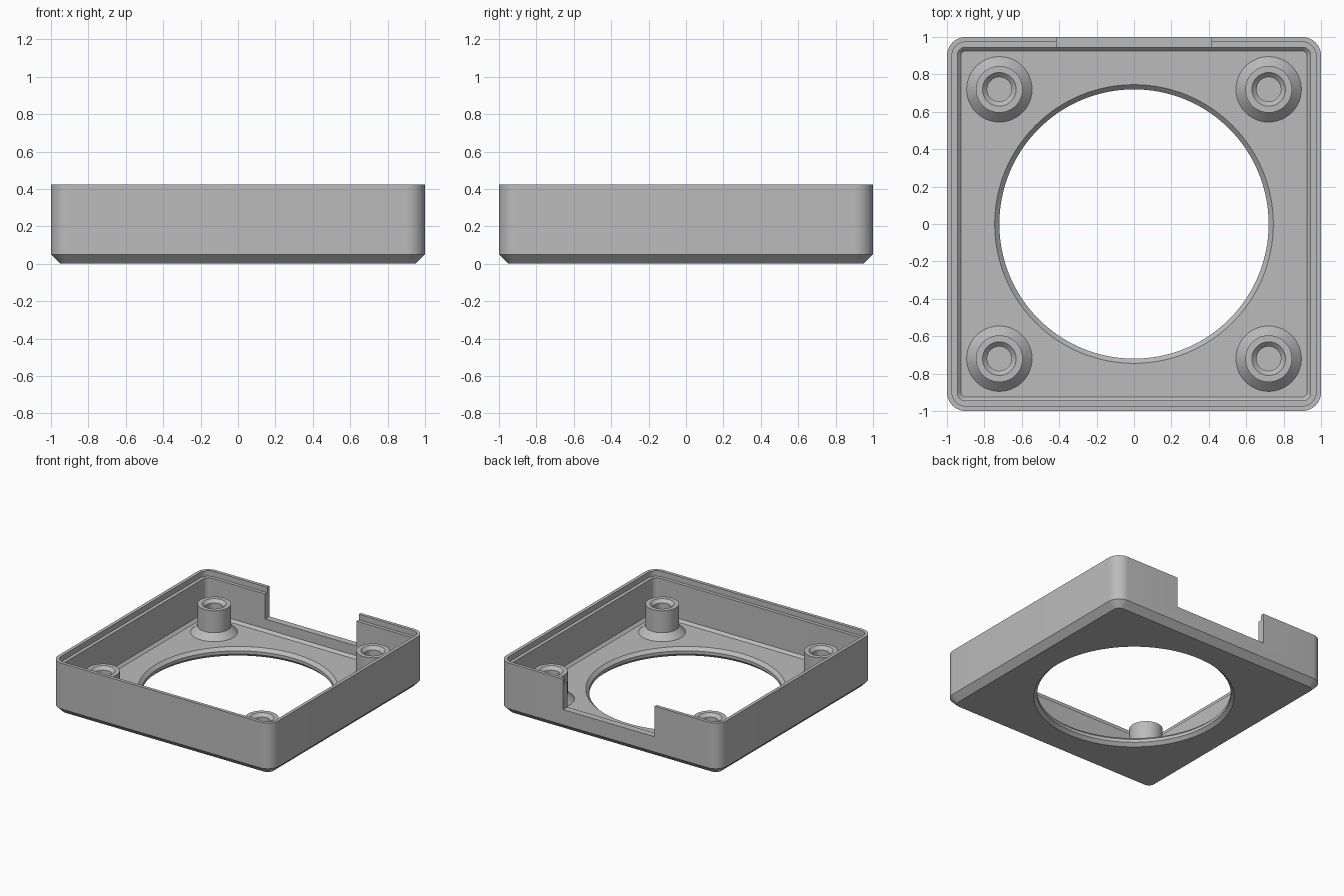
import bpy, bmesh
from math import sin, cos, pi, radians

old = bpy.data.objects.get("Cube")
if old:
    bpy.data.objects.remove(old, do_unlink=True)

grey = bpy.data.materials.new("plain grey")
grey.use_nodes = True
colour = (0.5, 0.5, 0.5, 1)
grey.diffuse_color = colour
grey.node_tree.nodes["Principled BSDF"].inputs["Base Color"].default_value = colour


def circle(r, z, segments):
    return [(r * cos(2 * pi * i / segments), r * sin(2 * pi * i / segments), z)
            for i in range(segments)]


def rounded_square(half, z, steps=10):
    # the corner arcs stay concentric at every inset
    centre = 0.9
    r = half - centre
    points = []
    for quarter, (sx, sy) in enumerate([(1, 1), (-1, 1), (-1, -1), (1, -1)]):
        for i in range(steps + 1):
            a = (quarter + i / steps) * pi / 2
            points.append((sx * centre + r * cos(a), sy * centre + r * sin(a), z))
    return points


def loft(name, rings):
    # skin a stack of matching rings and cap both ends
    bm = bmesh.new()
    loops = [[bm.verts.new(p) for p in ring] for ring in rings]
    n = len(loops[0])
    for a, b in zip(loops, loops[1:]):
        for i in range(n):
            j = (i + 1) % n
            bm.faces.new((a[i], a[j], b[j], b[i]))
    bm.faces.new(loops[0][::-1])
    bm.faces.new(loops[-1])
    bmesh.ops.recalc_face_normals(bm, faces=bm.faces)
    mesh = bpy.data.meshes.new(name)
    bm.to_mesh(mesh)
    bm.free()
    mesh.materials.append(grey)
    ob = bpy.data.objects.new(name, mesh)
    bpy.context.collection.objects.link(ob)
    return ob


def select(ob):
    bpy.ops.object.select_all(action='DESELECT')
    ob.select_set(True)
    bpy.context.view_layer.objects.active = ob


def cut(ob, cutter):
    cutter.hide_render = True
    mod = ob.modifiers.new("cut", 'BOOLEAN')
    mod.operation = 'DIFFERENCE'
    mod.solver = 'EXACT'
    mod.object = cutter
    select(ob)
    bpy.ops.object.modifier_apply(modifier=mod.name)
    bpy.data.objects.remove(cutter, do_unlink=True)


def smooth(ob):
    select(ob)
    bpy.ops.object.shade_smooth_by_angle(angle=radians(30))


FLOOR, TOP = 0.075, 0.425

# Tray: bevelled base, walls with a stepped rim, bevel around the floor
tray_profile = [(0.95, 0), (1, 0.05), (1, TOP), (0.973, TOP), (0.973, TOP - 0.045),
                (0.945, TOP - 0.045), (0.945, FLOOR + 0.02), (0.925, FLOOR)]
tray = loft("tray", [rounded_square(h, z) for h, z in tray_profile])

# Large round opening, bevelled on both faces
opening_profile = [(0.77, -0.025), (0.72, 0.025), (0.72, FLOOR - 0.025),
                   (0.77, FLOOR + 0.025)]
cut(tray, loft("opening_cutter", [circle(r, z, 128) for r, z in opening_profile]))

# Wide notch in the back wall
notch = [[(-0.415, 0.85, z), (0.415, 0.85, z), (0.415, 1.1, z), (-0.415, 1.1, z)]
         for z in (0.175, 0.6)]
cut(tray, loft("notch_cutter", notch))
smooth(tray)

# Four screw posts with flared feet and blind countersunk holes
post_profile = [(0.175, FLOOR - 0.01), (0.175, FLOOR), (0.125, FLOOR + 0.05),
                (0.125, 0.305), (0.09, 0.305), (0.065, 0.28), (0.065, 0.1)]
for side, x in (("right", -0.72), ("left", 0.72)):
    for end, y in (("front", -0.72), ("back", 0.72)):
        post = loft(f"{end}_{side}_screw_post",
                    [circle(r, z, 48) for r, z in post_profile])
        post.location = (x, y, 0)
        smooth(post)
